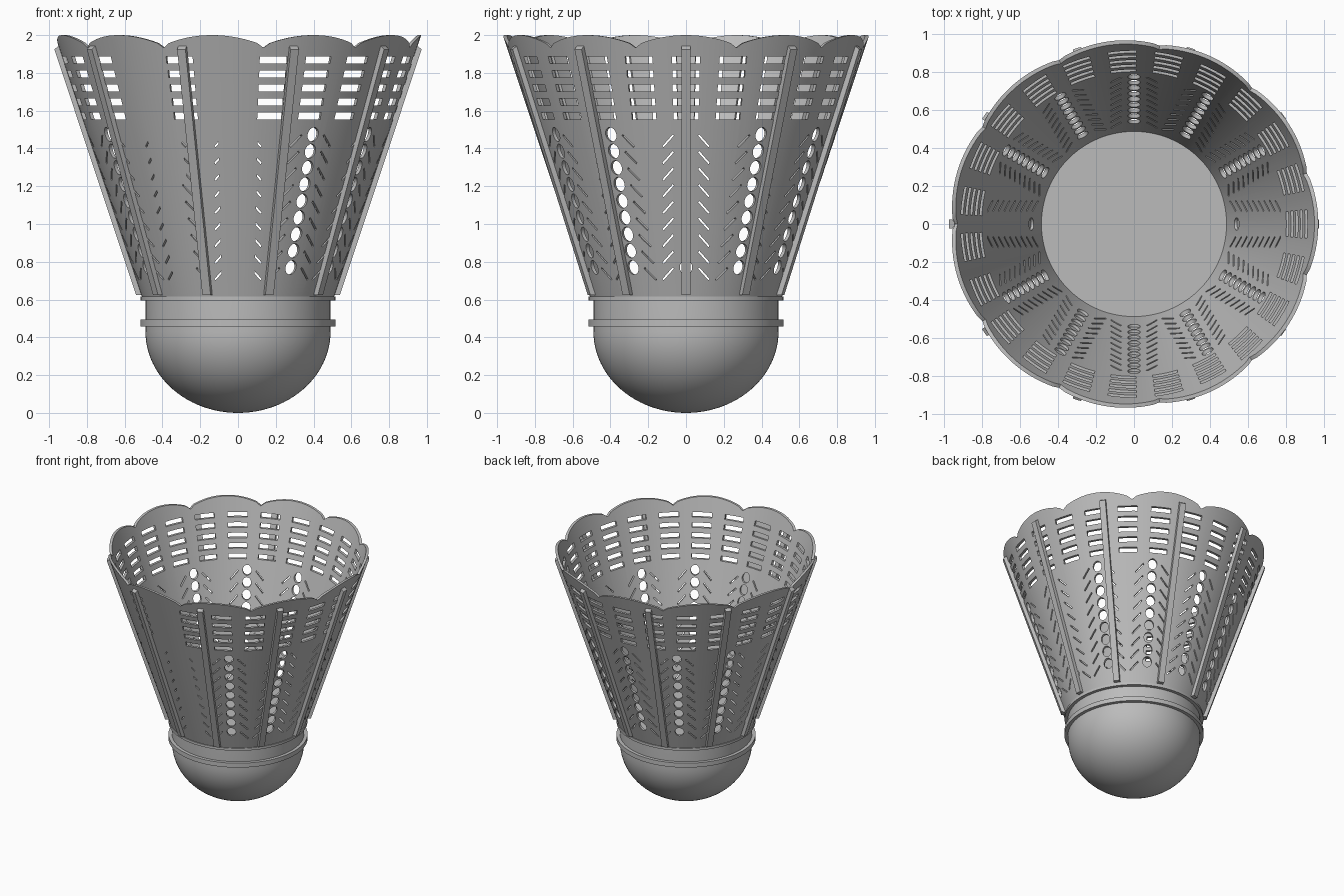
import bpy
import bmesh
from math import cos, sin, pi, radians, sqrt

if "Cube" in bpy.data.objects:
    bpy.data.objects.remove(bpy.data.objects["Cube"], do_unlink=True)

grey = bpy.data.materials.new("plain grey")
grey.use_nodes = True
COLOUR = (0.5, 0.5, 0.5, 1)
grey.diffuse_color = COLOUR
grey.node_tree.nodes["Principled BSDF"].inputs["Base Color"].default_value = COLOUR

BOTTOM, THICK = 0.61, 0.02


def cone(z):
    """Outer radius of the skirt at a height."""
    return 0.507 + (z - BOTTOM) * 0.333


def finish(bm, name):
    bmesh.ops.recalc_face_normals(bm, faces=bm.faces)
    mesh = bpy.data.meshes.new(name)
    bm.to_mesh(mesh)
    bm.free()
    mesh.materials.append(grey)
    obj = bpy.data.objects.new(name, mesh)
    bpy.context.collection.objects.link(obj)
    return obj


def activate(obj):
    bpy.ops.object.select_all(action='DESELECT')
    obj.select_set(True)
    bpy.context.view_layer.objects.active = obj


def smooth(obj):
    activate(obj)
    bpy.ops.object.shade_smooth_by_angle(angle=radians(30))


def lathe(name, profile, steps=96):
    """Spin an open (radius, height) profile that starts and ends on the axis."""
    bm = bmesh.new()
    verts = [bm.verts.new((r, 0, z)) for r, z in profile]
    edges = [bm.edges.new(pair) for pair in zip(verts, verts[1:])]
    bmesh.ops.spin(bm, geom=verts + edges, axis=(0, 0, 1), cent=(0, 0, 0),
                   angle=2 * pi, steps=steps, use_merge=False)
    bmesh.ops.remove_doubles(bm, verts=bm.verts, dist=0.0005)
    smooth(finish(bm, name))


def prism(bm, angle, outline, inner, outer):
    """Push a (sideways, height) outline outwards between two offsets from the cone."""
    a = radians(angle)
    rings = []
    for offset in (inner, outer):
        ring = []
        for s, z in outline:
            r = cone(z) + offset
            ring.append(bm.verts.new((r * cos(a) - s * sin(a), r * sin(a) + s * cos(a), z)))
        rings.append(ring)
    low, high = rings
    bm.faces.new(low[::-1])
    bm.faces.new(high)
    for i in range(len(low)):
        j = (i + 1) % len(low)
        bm.faces.new((low[i], low[j], high[j], high[i]))


# Rounded head with its neck and flange
R = 0.49
dome = [(R * sin(i * pi / 48), 0.43 - 0.43 * cos(i * pi / 48)) for i in range(25)]
lathe("rounded_head", dome + [(R, 0.595), (0.515, 0.595), (0.515, 0.615),
                              (0.505, 0.615), (0.5, 0.61), (0, 0.61)])
lathe("head_band", [(0, 0.458), (0.516, 0.458), (0.516, 0.494), (0, 0.494)])

# Skirt shell with a scalloped rim
PETALS, PER = 11, 16
COUNT = PETALS * PER
bm = bmesh.new()
columns = []
for i in range(COUNT):
    a = 2 * pi * i / COUNT
    t = ((i + PER // 2) % PER) / (PER // 2) - 1
    top = 1.945 + 0.055 * (1 - t * t) - (0.012 if abs(t) == 1 else 0)
    columns.append([bm.verts.new((r * cos(a), r * sin(a), z)) for r, z in (
        (cone(BOTTOM), BOTTOM), (cone(top), top),
        (cone(top) - THICK, top), (cone(BOTTOM) - THICK, BOTTOM))])
for i in range(COUNT):
    p, q = columns[i], columns[(i + 1) % COUNT]
    for k in range(4):
        m = (k + 1) % 4
        bm.faces.new((p[k], q[k], q[m], p[m]))
skirt = finish(bm, "skirt")

# Cutters: some at the front stay shallow, leaving pockets on the inside only
THROUGH, POCKET = 0.06, -0.007
bm = bmesh.new()

# Upper windows
WINDOWS = 23
for k in range(WINDOWS):
    depth = POCKET if k in (WINDOWS - 6, WINDOWS - 8) else THROUGH
    for row in range(5):
        z = 1.572 + 0.074 * row
        w, h = cone(z) * radians(4.6), 0.018
        prism(bm, 360 * k / WINDOWS, [(-w, z - h), (w, z - h), (w, z + h), (-w, z + h)],
              -0.07, depth)

# Columns of round holes flanked by slanted slits
for c in range(12):
    angle = c * 30
    shallow = angle in (240, 270)
    for row in range(9):
        z = 0.77 + 0.088 * row
        depth = POCKET if shallow else THROUGH
        if angle % 180 or row == 0:
            prism(bm, angle, [(0.033 * cos(i * pi / 8), z + 0.038 * sin(i * pi / 8))
                              for i in range(16)], -0.07, depth)
        for side in (-1, 1):
            through = not shallow or (angle == 240 and side == 1 and row < 6)
            m = z - 0.035
            prism(bm, angle, [(side * s, m + dz) for s, dz in (
                (0.064, 0.028), (0.07, 0.036), (0.125, -0.026), (0.119, -0.034))],
                -0.07, THROUGH if through else POCKET)
cutter = finish(bm, "hole_cutter")
cutter.hide_render = True

activate(skirt)
cut = skirt.modifiers.new("holes", 'BOOLEAN')
cut.operation = 'DIFFERENCE'
cut.solver = 'EXACT'
cut.object = cutter
bpy.ops.object.modifier_apply(modifier=cut.name)
bpy.data.objects.remove(cutter, do_unlink=True)
smooth(skirt)

# Ten straight ribs on the outside of the skirt
for k in range(10):
    bm = bmesh.new()
    prism(bm, 36 * k, [(-0.023, 0.625), (0.023, 0.625), (0.023, 1.945), (-0.023, 1.945)],
          -0.006, 0.028)
    for v in bm.verts:
        if v.co.z > 1.9 and sqrt(v.co.x ** 2 + v.co.y ** 2) > cone(1.945) + 0.01:
            v.co.z -= 0.02
            v.co.x -= 0.007 * cos(radians(36 * k))
            v.co.y -= 0.007 * sin(radians(36 * k))
    finish(bm, f"rib_{k + 1}")
